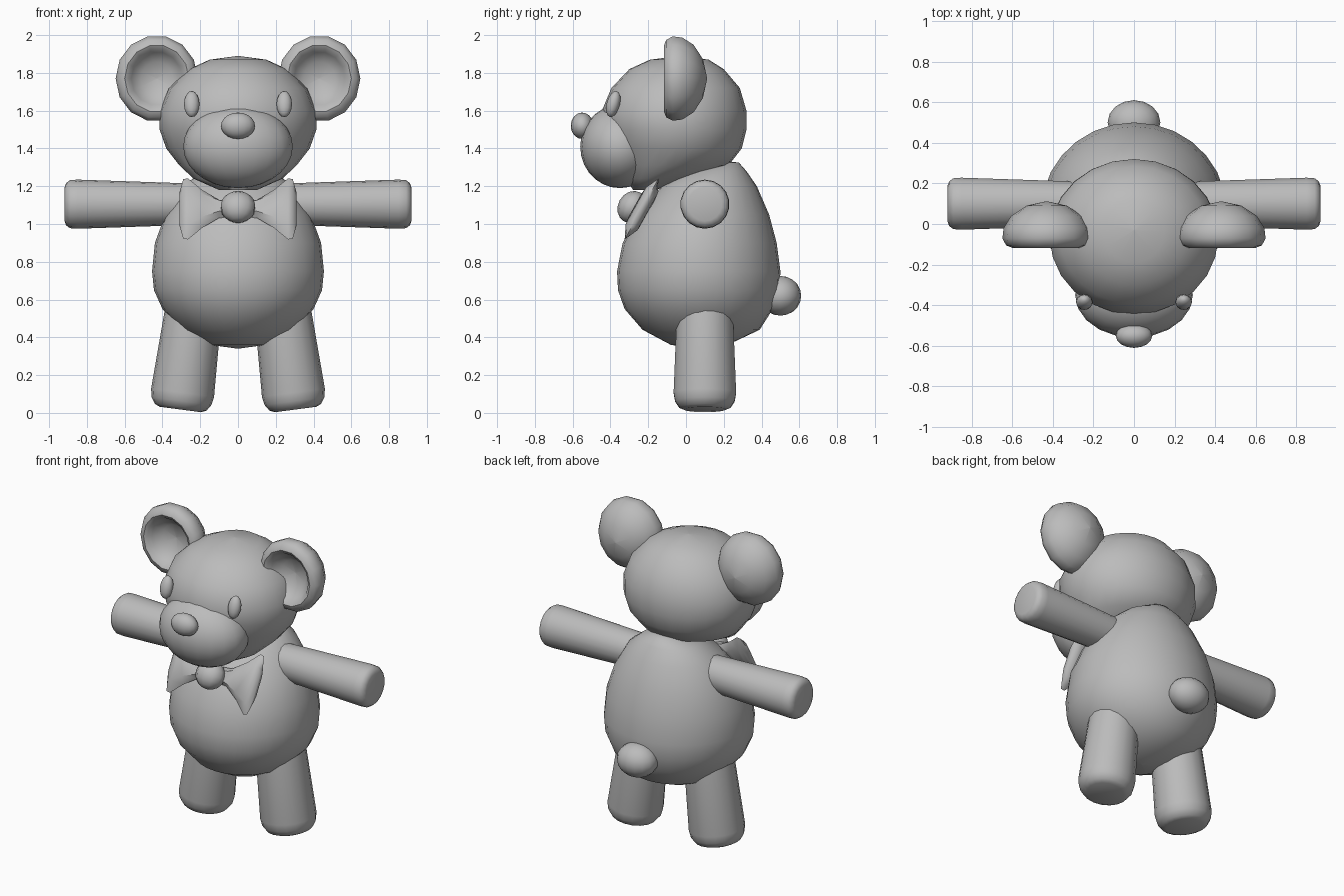
import bpy, bmesh, math
from mathutils import Matrix, Vector

if "Cube" in bpy.data.objects:
    bpy.data.objects.remove(bpy.data.objects["Cube"])

grey = bpy.data.materials.new("plush_grey")
grey.diffuse_color = (0.5, 0.5, 0.5, 1)
grey.use_nodes = True
grey.node_tree.nodes["Principled BSDF"].inputs["Base Color"].default_value = grey.diffuse_color


def finish(name, bm, angle=50):
    """Turn a bmesh into a named, smooth-shaded object."""
    bmesh.ops.recalc_face_normals(bm, faces=bm.faces[:])
    mesh = bpy.data.meshes.new(name)
    bm.to_mesh(mesh)
    bm.free()
    mesh.materials.append(grey)
    ob = bpy.data.objects.new(name, mesh)
    bpy.context.collection.objects.link(ob)
    bpy.ops.object.select_all(action='DESELECT')
    ob.select_set(True)
    bpy.context.view_layer.objects.active = ob
    bpy.ops.object.shade_smooth_by_angle(angle=math.radians(angle))
    return ob


def loft(name, rings, segs, matrix=Matrix(), angle=50):
    """Skin elliptical rings (z, rx, y_min, y_max), capping both ends."""
    bm = bmesh.new()
    loops = []
    for z, rx, y0, y1 in rings:
        yc, ry = (y0 + y1) / 2, (y1 - y0) / 2
        loops.append([bm.verts.new(matrix @ Vector((
            rx * math.cos(math.tau * i / segs),
            yc + ry * math.sin(math.tau * i / segs), z))) for i in range(segs)])
    for a, b in zip(loops, loops[1:]):
        for i in range(segs):
            j = (i + 1) % segs
            bm.faces.new((a[i], a[j], b[j], b[i]))
    bm.faces.new(loops[0])
    bm.faces.new(loops[-1])
    bmesh.ops.remove_doubles(bm, verts=bm.verts[:], dist=0.0005)
    return finish(name, bm, angle)


def round_rings(profile):
    return [(z, r, -r, r) for z, r in profile]


def ball(name, centre, radii, tilt=0, u=16, v=10):
    bm = bmesh.new()
    m = (Matrix.Translation(centre) @ Matrix.Rotation(tilt, 4, 'X')
         @ Matrix.Diagonal((*radii, 1)))
    bmesh.ops.create_uvsphere(bm, u_segments=u, v_segments=v, radius=1, matrix=m)
    return finish(name, bm)


# Pear-shaped body leaning back
loft("body", [
    (0.34, 0.001, 0.069, 0.071), (0.36, 0.15, -0.08, 0.22),
    (0.44, 0.30, -0.23, 0.39), (0.55, 0.40, -0.325, 0.46),
    (0.65, 0.445, -0.36, 0.495), (0.75, 0.455, -0.365, 0.50),
    (0.9, 0.44, -0.335, 0.48), (1.05, 0.385, -0.255, 0.44),
    (1.2, 0.29, -0.13, 0.375), (1.28, 0.19, 0.0, 0.32),
    (1.325, 0.08, 0.13, 0.28), (1.332, 0.001, 0.219, 0.221)], 28)

# Head with a sloping underside
loft("head", [
    (1.18, 0.10, -0.28, -0.16), (1.24, 0.235, -0.32, -0.01),
    (1.31, 0.31, -0.36, 0.225), (1.40, 0.38, -0.40, 0.295),
    (1.5, 0.415, -0.43, 0.32), (1.6, 0.415, -0.445, 0.32),
    (1.72, 0.365, -0.395, 0.285), (1.82, 0.26, -0.30, 0.20),
    (1.87, 0.15, -0.19, 0.12), (1.89, 0.001, -0.031, -0.029)], 24)

# Face and tail
ball("muzzle", (0, -0.35, 1.41), (0.29, 0.21, 0.22), u=20, v=14)
ball("nose", (0, -0.55, 1.52), (0.09, 0.06, 0.07))
ball("tail", (0, 0.5, 0.62), (0.13, 0.11, 0.105))

# Profiles along each part's own axis: (distance, radius)
ear_profile = [(-0.02, 0.001), (-0.035, 0.085), (-0.08, 0.135), (-0.105, 0.15),
               (-0.117, 0.17), (-0.105, 0.2), (-0.07, 0.218), (-0.02, 0.212),
               (0.04, 0.175), (0.09, 0.10), (0.112, 0.001)]
arm_profile = [(0.2, 0.108), (0.85, 0.13), (0.89, 0.127), (0.91, 0.112), (0.918, 0.09)]
leg_profile = [(0.0, 0.11), (0.012, 0.138), (0.045, 0.16), (0.09, 0.168), (0.58, 0.148)]

# Bow wing sections: (x, half height, half thickness)
wing_sections = [(0.04, 0.05, 0.03), (0.10, 0.055, 0.035), (0.19, 0.115, 0.04),
                 (0.265, 0.185, 0.035), (0.29, 0.18, 0.025), (0.31, 0.10, 0.012)]
bow_tilt = math.radians(-29)

for side, s in (("left", 1), ("right", -1)):
    ball("eye_" + side, (s * 0.245, -0.385, 1.635), (0.041, 0.035, 0.071),
         math.radians(-15), 12, 8)

    # Cupped ear, lathed around the front-to-back axis
    loft("ear_" + side, round_rings(ear_profile), 14,
         Matrix.Translation((s * 0.43, 0, 1.77))
         @ Matrix.Diagonal((1, 1, 1.05, 1)) @ Matrix.Rotation(-math.pi / 2, 4, 'X'))

    # Outstretched arm
    loft("arm_" + side, round_rings(arm_profile), 18,
         Matrix.Translation((0, 0.1, 1.105))
         @ Matrix.Rotation(s * math.pi / 2, 4, 'Y'))

    # Splayed leg
    loft("leg_" + side, round_rings(leg_profile), 18,
         Matrix.Translation((s * 0.305, 0.1, 0.018))
         @ Matrix.Rotation(-s * math.radians(7.5), 4, 'Y'))

    # Bow wing, flaring away from the knot
    bm = bmesh.new()
    m = Matrix.Translation((0, -0.235, 1.08)) @ Matrix.Rotation(bow_tilt, 4, 'X')
    loops = []
    for x, h, t in wing_sections:
        outline = [(-t, -h * 0.6), (-t, h * 0.6), (0, h),
                   (t, h * 0.6), (t, -h * 0.6), (0, -h)]
        loops.append([bm.verts.new(m @ Vector((s * x, y, z))) for y, z in outline])
    for a, b in zip(loops, loops[1:]):
        for i in range(6):
            j = (i + 1) % 6
            bm.faces.new((a[i], a[j], b[j], b[i]))
    bm.faces.new(loops[0])
    bm.faces.new(loops[-1])
    finish("bow_wing_" + side, bm)

# Bow knot
ball("bow_knot", (0, -0.285, 1.09), (0.095, 0.075, 0.088), bow_tilt, 10, 8)
